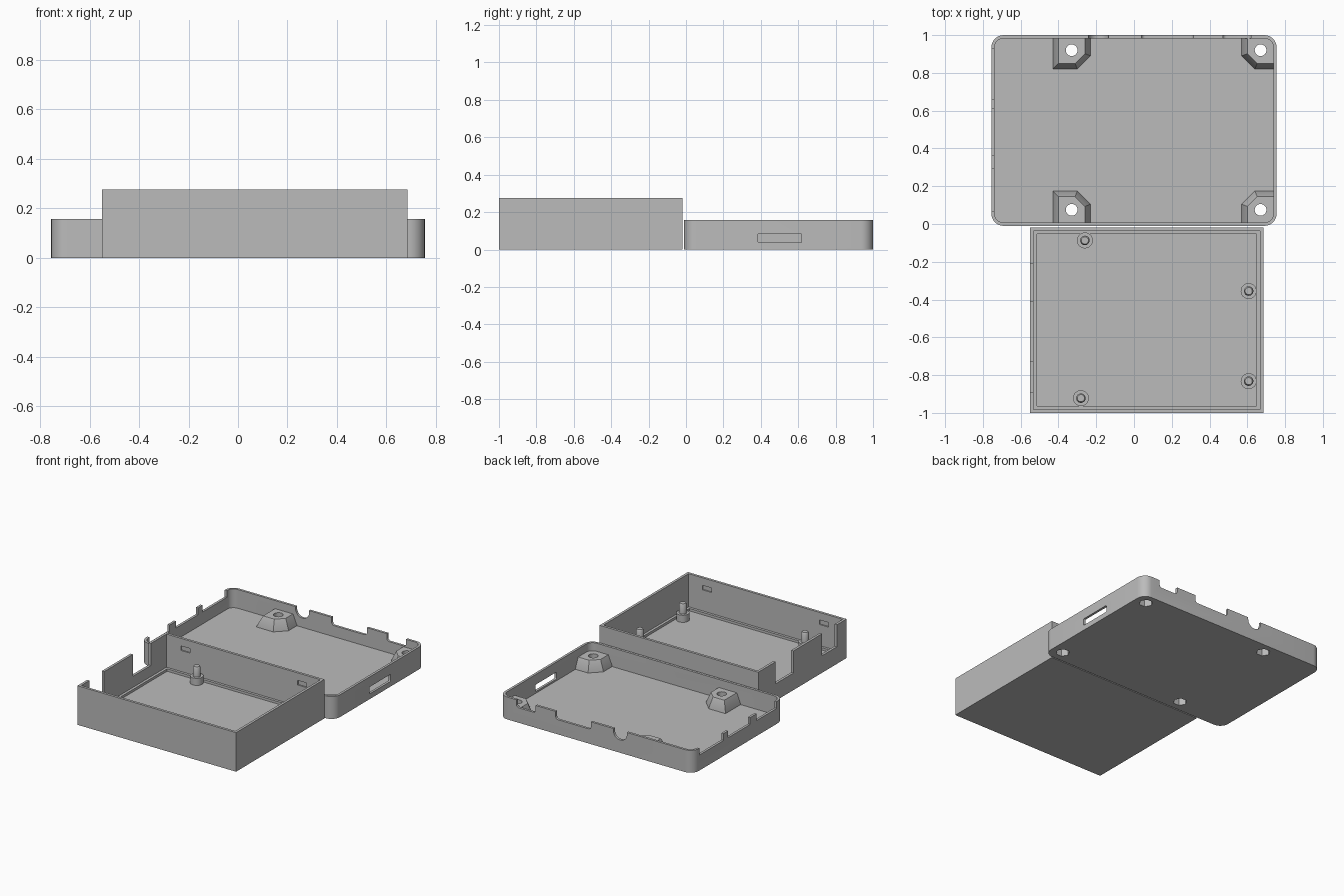
import bpy, bmesh, math

if "Cube" in bpy.data.objects:
    bpy.data.objects.remove(bpy.data.objects["Cube"])

grey = bpy.data.materials.new("plain_grey")
grey.diffuse_color = (0.5, 0.5, 0.5, 1)
grey.use_nodes = True
grey.node_tree.nodes["Principled BSDF"].inputs["Base Color"].default_value = grey.diffuse_color


def rounded(a0, a1, b0, b1, r=0.0, n=8):
    """Outline of a rectangle, with rounded corners when r > 0."""
    if r == 0:
        return [(a0, b0), (a1, b0), (a1, b1), (a0, b1)]
    pts = []
    for k, (ca, cb) in enumerate([(a1 - r, b1 - r), (a0 + r, b1 - r),
                                  (a0 + r, b0 + r), (a1 - r, b0 + r)]):
        for i in range(n + 1):
            t = math.pi / 2 * (k + i / n)
            pts.append((ca + r * math.cos(t), cb + r * math.sin(t)))
    return pts


def circle(x, y, r, n=32):
    return [(x + r * math.cos(2 * math.pi * i / n), y + r * math.sin(2 * math.pi * i / n))
            for i in range(n)]


def loft(name, rings, axis="z"):
    """Solid through matching outlines; rings = [(outline, height along axis), ...]."""
    place = {"z": lambda a, b, h: (a, b, h),
             "y": lambda a, b, h: (a, h, b),
             "x": lambda a, b, h: (h, a, b)}[axis]
    bm = bmesh.new()
    loops = [[bm.verts.new(place(a, b, h)) for a, b in pts] for pts, h in rings]
    for lo, hi in zip(loops, loops[1:]):
        for i in range(len(lo)):
            j = (i + 1) % len(lo)
            bm.faces.new((lo[i], lo[j], hi[j], hi[i]))
    bm.faces.new(loops[0])
    bm.faces.new(loops[-1])
    bmesh.ops.recalc_face_normals(bm, faces=bm.faces)
    me = bpy.data.meshes.new(name)
    bm.to_mesh(me)
    bm.free()
    me.materials.append(grey)
    ob = bpy.data.objects.new(name, me)
    bpy.context.collection.objects.link(ob)
    return ob


def prism(name, pts, h0, h1, axis="z"):
    return loft(name, [(pts, h0), (pts, h1)], axis)


def combine(ob, other, op="DIFFERENCE"):
    """Apply a boolean and remove the helper."""
    other.hide_render = True
    bpy.context.view_layer.objects.active = ob
    mod = ob.modifiers.new("cut", "BOOLEAN")
    mod.operation, mod.solver, mod.object = op, "EXACT", other
    bpy.ops.object.modifier_apply(modifier=mod.name)
    bpy.data.objects.remove(other)


def smooth(ob):
    bpy.ops.object.select_all(action="DESELECT")
    ob.select_set(True)
    bpy.context.view_layer.objects.active = ob
    bpy.ops.object.shade_smooth_by_angle(angle=math.radians(30))


# Rear tray: rounded shell
T = 0.017
tray = prism("rear_tray", rounded(-0.755, 0.755, -0.01, 1.0, 0.065), 0, 0.157)
combine(tray, prism("cavity", rounded(-0.755 + T, 0.755 - T, -0.01 + T, 1.0 - T, 0.048), 0.025, 0.4))

# Screw bosses: sloped blocks against the walls, one corner cut off
left_base = [(-.10, .07), (-.10, -.10), (.03, -.10), (.10, -.03), (.10, .07)]
left_top = [(-.07, .07), (-.07, -.07), (.018, -.07), (.07, -.018), (.07, .07)]
corner = [(-.045, .07), (-.075, .04)]
right_base = corner + [(-.075, -.10)] + left_base[2:]
right_top = corner + [(-.075, -.07)] + left_top[2:]
spots = [(x, y, s, v) for x, s in ((-0.33, 1), (0.67, -1)) for y, v in ((0.92, 1), (0.075, -1))]
for x, y, s, v in spots:
    base, top = (left_base, left_top) if s == 1 else (right_base, right_top)
    rings = [([(x + s * a, y + v * b) for a, b in pts], h) for pts, h in ((base, 0.015), (base, 0.03), (top, 0.10))]
    combine(tray, loft("boss", rings), "UNION")
for x, y, s, v in spots:
    combine(tray, prism("screw_hole", circle(x, y, 0.031), -0.1, 0.3))
    combine(tray, prism("nut_pocket", circle(x, y, 0.046, 6), -0.1, 0.05))

# Tray openings: back wall notches, lowered left wall with two posts, right slot
for x0, x1, z0, r in ((0.47, 0.62, 0.105, 0.02), (0.04, 0.315, 0.103, 0.02), (-0.24, -0.135, 0.09, 0.052)):
    combine(tray, prism("back_notch", rounded(x0, x1, z0, 0.3, r), 0.97, 1.1, "y"))
for y0, y1 in ((0.07, 0.295), (0.365, 0.61), (0.66, 0.93)):
    combine(tray, prism("left_notch", rounded(y0, y1, 0.109, 0.3), -0.85, -0.73, "x"))
combine(tray, prism("side_slot", rounded(0.385, 0.618, 0.037, 0.086, 0.006), 0.72, 0.85, "x"))
smooth(tray)

# Front box: square shell with a low ledge around the floor
X0, X1, Y0, Y1, W = -0.55, 0.685, -1.0, -0.018, 0.018
box = prism("front_box", rounded(X0, X1, Y0, Y1), 0, 0.275)
for inset, z in ((W, 0.042), (2 * W, 0.025)):
    combine(box, prism("cavity", rounded(X0 + inset, X1 - inset, Y0 + inset, Y1 - inset), z, 0.5))

# Box openings: two left wall notches and four shallow snap recesses
for y0, y1 in ((-0.893, -0.728), (-0.41, -0.21)):
    combine(box, prism("left_notch", rounded(y0, y1, 0.12, 0.5), -0.65, -0.525, "x"))
for x0, x1 in ((-0.42, -0.35), (0.49, 0.56)):
    for wall in (Y0 + W, Y1 - W):
        combine(box, prism("snap_recess", rounded(x0, x1, 0.19, 0.222), wall - 0.009, wall + 0.009, "y"))
smooth(box)

# Board standoffs: wide collar with a thinner pin
for i, (x, y) in enumerate([(-0.26, -0.087), (0.607, -0.355), (0.607, -0.832), (-0.281, -0.922)]):
    profile = [(0.042, 0.015), (0.042, 0.075), (0.025, 0.075), (0.025, 0.134), (0.019, 0.145)]
    smooth(loft(f"standoff_{i + 1}", [(circle(x, y, r), z) for r, z in profile]))
